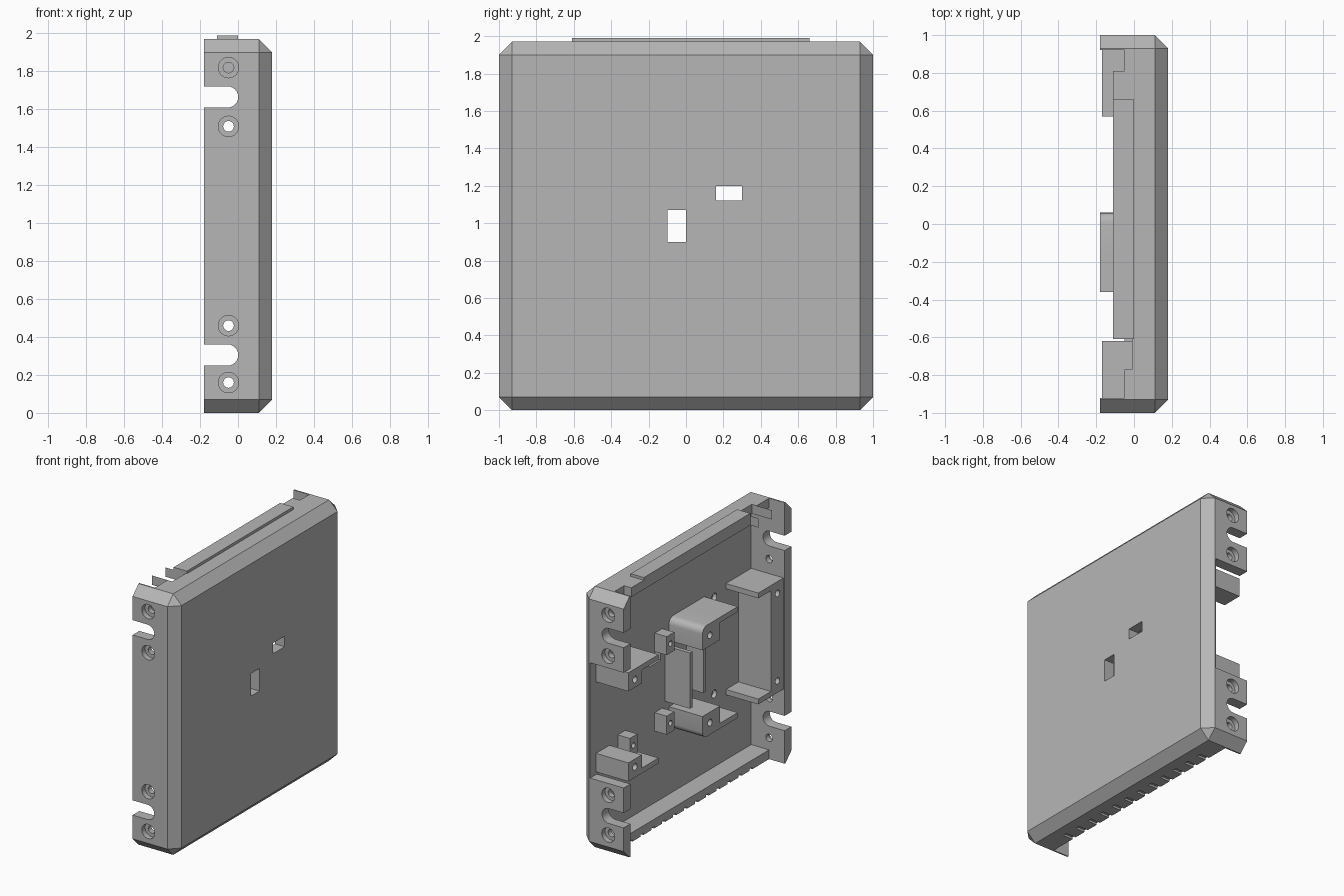
import bpy, bmesh, math
from mathutils import Matrix, Vector

if "Cube" in bpy.data.objects:
    bpy.data.objects.remove(bpy.data.objects["Cube"], do_unlink=True)

grey = bpy.data.materials.new("plain grey")
grey.use_nodes = True
grey.diffuse_color = (0.47, 0.47, 0.47, 1)
grey.node_tree.nodes["Principled BSDF"].inputs["Base Color"].default_value = grey.diffuse_color


def finish(bm, name):
    mesh = bpy.data.meshes.new(name)
    bm.to_mesh(mesh)
    bm.free()
    mesh.materials.append(grey)
    ob = bpy.data.objects.new(name, mesh)
    bpy.context.collection.objects.link(ob)
    return ob


def box(name, x, y, z, chamfer=0, pick=None, segments=1):
    bm = bmesh.new()
    size = [b - a for a, b in (x, y, z)]
    mid = Vector([(a + b) / 2 for a, b in (x, y, z)])
    bmesh.ops.create_cube(bm, size=1, matrix=Matrix.Translation(mid) @ Matrix.Diagonal((*size, 1)))
    if chamfer:
        edges = [e for e in bm.edges if pick((e.verts[0].co + e.verts[1].co) / 2)]
        bmesh.ops.bevel(bm, geom=edges, offset=chamfer, segments=segments, profile=0.5, affect='EDGES')
    return finish(bm, name)


def rod(name, axis, centre, radius, length):
    bm = bmesh.new()
    turn = Matrix.Rotation(math.pi / 2, 4, 'Y' if axis == 'X' else 'X')
    bmesh.ops.create_cone(bm, cap_ends=True, segments=24, radius1=radius, radius2=radius,
                          depth=length, matrix=Matrix.Translation(centre) @ turn)
    return finish(bm, name)


def cut(target, cutters):
    for c in cutters:
        m = target.modifiers.new("cut", 'BOOLEAN')
        m.operation, m.solver, m.object = 'DIFFERENCE', 'EXACT', c
    bpy.context.view_layer.update()
    dg = bpy.context.evaluated_depsgraph_get()
    mesh = bpy.data.meshes.new_from_object(target.evaluated_get(dg))
    target.modifiers.clear()
    target.data = mesh
    for c in cutters:
        bpy.data.objects.remove(c, do_unlink=True)


# Chamfered tray, open towards -x
shell = box("housing_shell", (-.18, .18), (-1, 1), (0, 1.97), .07, lambda c: c.x > -.17)
cutters = [box("cavity", (-.3, .1), (-.92, .92), (.07, 1.9))]

# Stepped rims of the top and bottom walls
for rim, y0, y1 in ((-.05, .81, .92), (-.11, -.61, .81), (-.01, -.77, -.61), (-.05, -.92, -.77)):
    cutters.append(box("rim_cut", (-.3, rim), (y0, y1), (1.8, 2.1)))
cutters.append(box("bottom_rim_cut", (-.3, -.05), (-.92, .92), (-.1, .2)))

# Wide opening in the back wall
cutters.append(box("back_opening", (-.3, .1), (.85, 1.1), (.55, 1.42)))

# Windows through the main plate
cutters.append(box("tall_window", (0, .3), (-.1, 0), (.9, 1.07)))
cutters.append(box("wide_window", (0, .3), (.16, .3), (1.12, 1.2)))

# Cable slots and counterbored screw holes in both side walls
for z in (.305, 1.665):
    cutters.append(box("slot", (-.3, -.055), (-1.2, 1.2), (z - .056, z + .056)))
    cutters.append(rod("slot_end", 'Y', (-.055, 0, z), .056, 2.4))
for z in (.16, .46, 1.51, 1.82):
    cutters.append(rod("screw_hole", 'Y', (-.05, 0, z), .028, 2.4))
    for side in (-1, 1):
        cutters.append(rod("counterbore", 'Y', (-.05, side, z), .054, .08))

# Shallow grooves under the bottom wall, and blind holes in the floor
for i in range(12):
    y = -.72 + i * .13
    cutters.append(box("groove", (-.1, .03), (y, y + .035), (-.1, .015)))
for z in (.62, 1.35):
    cutters.append(rod("blind_hole", 'X', (.1, -.48, z), .03, .06))
cut(shell, cutters)

# Raised lip along the top wall
box("top_lip", (-.11, 0), (-.61, .66), (1.95, 1.99))

# Front bracket: full upright with a shelf at each end
bracket = box("front_bracket", (-.17, .11), (-.93, -.77), (.56, 1.4))
cut(bracket, [rod("hole", 'X', (-.17, -.85, z), .025, .2) for z in (.65, 1.31)])

# Mirrored upper and lower parts about the middle height
MID = .98
for sign, word in ((1, "upper"), (-1, "lower")):
    def span(a, b):
        return tuple(sorted((MID + sign * a, MID + sign * b)))
    hole_z = MID + sign * .33
    box(word + "_front_shelf", (-.17, .11), (-.8, -.62), span(.38, .42))

    block = box(word + "_back_block", (-.17, .11), (.77, .93), span(.27, .41))
    cut(block, [rod("hole", 'X', (-.17, .85, hole_z), .025, .2)])
    box(word + "_back_shelf", (-.17, .11), (.57, .8), span(.37, .41))

    # Centre holder with a rounded outer corner
    block = box(word + "_centre_block", (-.18, .11), (-.15, .06), span(.25, .42), .05,
                lambda c: c.y > .05 and abs(c.z - MID) > .4, 5)
    cut(block, [rod("hole", 'X', (-.18, -.03, hole_z), .025, .2)])
    box(word + "_centre_shelf", (-.18, .11), (-.36, -.1), span(.38, .42))

    # Small screw posts on the floor
    for y, name in ((.14, "_inner_post"), (.58, "_outer_post")):
        post = box(word + name, (0, .11), (y, y + .09), span(.23, .37))
        cut(post, [rod("hole", 'X', (0, y + .045, MID + sign * .3), .02, .12)])

# Guide plates either side of the tall window
box("back_guide_plate", (-.11, .11), (.08, .11), (.79, 1.21))
box("front_guide_plate", (-.04, .11), (-.18, -.15), (.79, 1.21))

# Flat panels with smooth round holes
for ob in bpy.context.scene.objects:
    ob.select_set(ob.type == 'MESH')
bpy.context.view_layer.objects.active = shell
bpy.ops.object.shade_smooth_by_angle(angle=math.radians(25))
